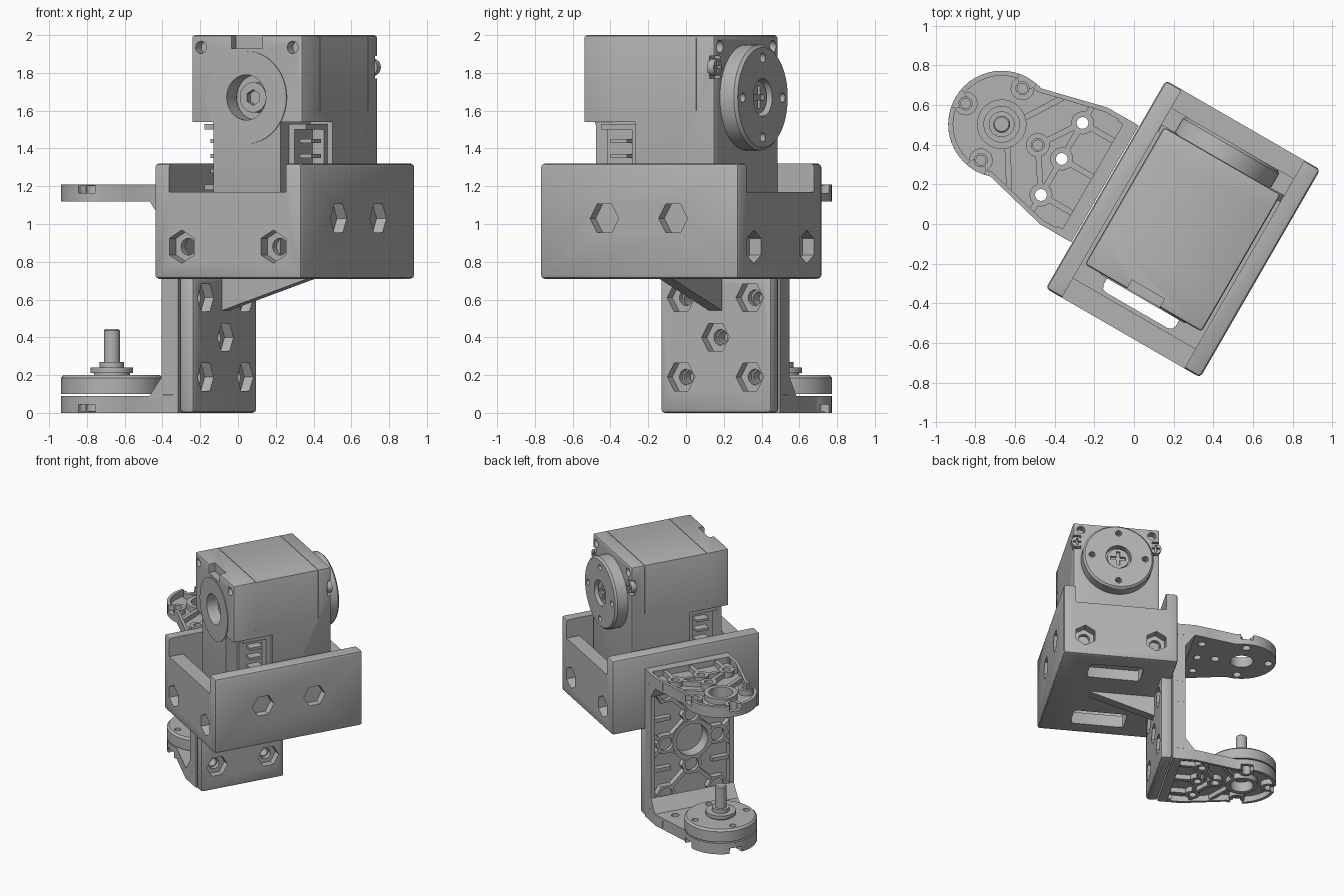
import bpy, bmesh, math
from mathutils import Matrix, Vector

if bpy.data.objects.get("Cube"):
    bpy.data.objects.remove(bpy.data.objects["Cube"], do_unlink=True)

grey = bpy.data.materials.new("plain grey")
grey.use_nodes = True
grey.diffuse_color = (0.45, 0.45, 0.45, 1)
grey.node_tree.nodes["Principled BSDF"].inputs["Base Color"].default_value = (0.45, 0.45, 0.45, 1)

TURN = math.radians(-30)          # the whole assembly is turned about z
MID_U, MID_V = 0.227, 0.102       # centre lines of the tray
AXES = {"u": Matrix.Rotation(math.pi / 2, 4, "Y"),
        "v": Matrix.Rotation(-math.pi / 2, 4, "X"),
        "z": Matrix.Identity(4)}


def box(bm, u, v, z, bevel=0):
    """Box from three (low, high) ranges, with optional softened edges."""
    size = [b - a for a, b in (u, v, z)]
    mid = Vector([(a + b) / 2 for a, b in (u, v, z)])
    made = bmesh.ops.create_cube(bm, size=1, matrix=Matrix.Translation(mid) @ Matrix.Diagonal((*size, 1)))
    if bevel:
        edges = list({e for p in made["verts"] for e in p.link_edges})
        bmesh.ops.bevel(bm, geom=edges, offset=bevel, segments=2, affect="EDGES", profile=0.5)


def rod(bm, axis, at, span, r, sides=32, r_end=None):
    """Cylinder along an axis; `at` gives the two other coordinates in u, v, z order."""
    mid = (span[0] + span[1]) / 2
    p = list(at)
    p.insert("uvz".index(axis), mid)
    bmesh.ops.create_cone(bm, cap_ends=True, segments=sides, radius1=r, radius2=r if r_end is None else r_end,
                          depth=span[1] - span[0], matrix=Matrix.Translation(p) @ AXES[axis])


def prism(bm, points, push):
    """Closed solid from a planar outline pushed along a vector."""
    face = bm.faces.new([bm.verts.new(p) for p in points])
    out = bmesh.ops.extrude_face_region(bm, geom=[face], use_keep_orig=True)
    moved = [g for g in out["geom"] if isinstance(g, bmesh.types.BMVert)]
    bmesh.ops.translate(bm, verts=moved, vec=push)
    bmesh.ops.recalc_face_normals(bm, faces=list({f for p in moved for f in p.link_faces} | {face} |
                                  {f for p in face.verts for f in p.link_faces}))


def rib(bm, a, b, normal, width, height):
    """Straight rib from a to b, rising along the normal."""
    a, b, n = Vector(a), Vector(b), Vector(normal)
    side = (b - a).normalized().cross(n) * width / 2
    prism(bm, [a + side, b + side, b - side, a - side], n * height)


def to_object(name, bm):
    mesh = bpy.data.meshes.new(name)
    bm.to_mesh(mesh)
    bm.free()
    mesh.materials.append(grey)
    obj = bpy.data.objects.new(name, mesh)
    bpy.context.collection.objects.link(obj)
    return obj


def finish(name, bm, cut=None):
    """Make the part, carve its cutters away, shade and turn it."""
    obj = to_object(name, bm)
    bpy.ops.object.select_all(action="DESELECT")
    obj.select_set(True)
    bpy.context.view_layer.objects.active = obj
    if cut:
        cutter = to_object(name + "_cutter", cut)
        cutter.hide_render = True
        mod = obj.modifiers.new("carve", "BOOLEAN")
        mod.operation, mod.object, mod.solver, mod.use_self = "DIFFERENCE", cutter, "EXACT", True
        bpy.ops.object.modifier_apply(modifier=mod.name)
        bpy.data.objects.remove(cutter, do_unlink=True)
    bpy.ops.object.shade_smooth_by_angle(angle=math.radians(30))
    obj.rotation_euler.z = TURN
    return obj


# Tray: open box with low end walls, nut pockets, floor slots
bm, cut = bmesh.new(), bmesh.new()
U0, U1, V0, V1 = -0.223, 0.677, -0.504, 0.708
box(bm, (U0, U1), (V0, V1), (0.71, 1.32), 0.02)
box(cut, (-0.13, 0.584), (-0.39, 0.6), (0.81, 1.5))
box(cut, (-0.13, 0.584), (-0.7, 0.9), (1.17, 1.5))
for v in ((-0.37, -0.17), (0.36, 0.56)):
    box(cut, (0.02, 0.44), v, (0.6, 0.9), 0.03)
for u in (MID_U - 0.28, MID_U + 0.28):
    rod(cut, "v", (u, 0.88), (V0 - 0.1, V0 + 0.07), 0.088, 6)
    rod(cut, "v", (u, 0.88), (V1 - 0.07, V1 + 0.1), 0.088, 6)
    rod(cut, "v", (u, 0.88), (V0 - 0.2, V1 + 0.2), 0.045, 16)
for v in (MID_V - 0.21, MID_V + 0.21):
    rod(cut, "u", (v, 1.03), (U1 - 0.06, U1 + 0.1), 0.088, 6)
finish("tray", bm, cut)

# Mounting plate hanging from the tray, with five nut pockets
bm, cut = bmesh.new(), bmesh.new()
box(bm, (U0, -0.135), (MID_V - 0.34, MID_V + 0.34), (0, 0.73), 0.02)
for dv, z in ((-0.21, 0.19), (0.21, 0.19), (0, 0.4), (-0.21, 0.61), (0.21, 0.61)):
    rod(cut, "u", (MID_V + dv, z), (-0.19, 0), 0.085, 6)
    rod(cut, "u", (MID_V + dv, z), (-0.5, 0), 0.042, 16)
finish("mounting_plate", bm, cut)

# Gusset bracing the plate to the tray floor
bm = bmesh.new()
prism(bm, [(-0.14, MID_V - 0.04, 0.72), (0.42, MID_V - 0.04, 0.72), (-0.14, MID_V - 0.04, 0.54)], Vector((0, 0.08, 0)))
finish("gusset", bm)

# Fork web: shallow ribbed panel with bosses
bm, cut = bmesh.new(), bmesh.new()
W0, W1 = -0.33, -0.228
LO, HI, TOP = MID_V - 0.34, MID_V + 0.34, 1.21
box(bm, (-0.275, W1), (LO, HI), (0.005, TOP))
for v in ((LO, LO + 0.035), (HI - 0.035, HI)):
    box(bm, (W0, -0.25), v, (0.01, TOP - 0.005))
rod(bm, "u", (MID_V, TOP / 2), (W0 + 0.003, -0.25), 0.16)
rod(cut, "u", (MID_V, TOP / 2), (-0.5, 0), 0.13)
heights = [0.19, 0.4, TOP / 2, TOP - 0.4, TOP - 0.19]
for i, z in enumerate(heights):
    for dv in ((0,) if i in (1, 3) else (-0.21, 0.21)):
        rod(bm, "u", (MID_V + dv, z), (W0 + 0.006, -0.25), 0.085, 6)
        rod(cut, "u", (MID_V + dv, z), (-0.5, -0.295), 0.055, 16)
        rod(cut, "u", (MID_V + dv, z), (-0.295, 0), 0.035, 16)
for i in (1, 3):
    for j in (i - 1, i + 1):
        for s in (-1, 1):
            rib(bm, (-0.26, MID_V, heights[i]), (-0.26, MID_V + s * 0.33, heights[j] + (heights[j] - heights[i]) * 0.5),
                (-1, 0, 0), 0.03, 0.06)
for z in heights:
    for s in (-1, 1):
        rib(bm, (-0.26, MID_V + s * 0.17, z), (-0.26, MID_V + s * 0.33, z), (-1, 0, 0), 0.03, 0.058)
finish("fork_web", bm, cut)

# Fork corner fillets between web and arms
for name, z, s in (("lower_fillet", 0.08, 1), ("upper_fillet", TOP - 0.08, -1)):
    bm = bmesh.new()
    prism(bm, [(-0.32, LO, z), (-0.41, LO, z), (-0.33, LO, z + s * 0.11)], Vector((0, 0.68, 0)))
    finish(name, bm)

# Fork arms: rounded plates with a pocketed outer side
HUB = -0.83


def outline(r, half, back):
    """Round nose tapering out to the web width."""
    pts = [(HUB - r * math.cos(a), MID_V + r * math.sin(a))
           for a in (math.radians(d) for d in range(-108, 109, 8))]
    return [(back, MID_V - half), (-0.41, MID_V - half)] + pts + [(-0.41, MID_V + half), (back, MID_V + half)]


bm, cut = bmesh.new(), bmesh.new()
prism(bm, [(u, v, 1.12) for u, v in outline(0.27, 0.34, W1)], Vector((0, 0, 0.09)))
prism(cut, [(u, v, 1.16) for u, v in outline(0.245, 0.315, -0.3)], Vector((0, 0, 0.2)))
upper = finish("upper_fork_arm", bm, cut)
bm, cut = bmesh.new(), bmesh.new()
bm.from_mesh(upper.data)
bpy.data.objects.remove(upper, do_unlink=True)
rod(bm, "z", (HUB, MID_V), (1.13, 1.206), 0.125)
rod(cut, "z", (HUB, MID_V), (1, 1.4), 0.09)
for du, dv in ((-1, 0), (1, 0), (0, 1), (0, -1)):
    u, v = HUB + du * 0.21, MID_V + dv * 0.21
    rod(bm, "z", (u, v), (1.13, 1.203), 0.06, 20)
    rod(cut, "z", (u, v), (1, 1.4), 0.033, 16)
    if du < 1:
        rod(cut, "z", (HUB + du * 0.265, MID_V + dv * 0.265), (1.165, 1.4), 0.05, 16)
for dv in (-0.21, 0, 0.21):
    rod(bm, "z", (-0.48, MID_V + dv), (1.13, 1.203), 0.058, 20)
    rod(cut, "z", (-0.48, MID_V + dv), (1, 1.4), 0.03, 16)
    rib(bm, (-0.48, MID_V + dv, 1.14), (-0.28, MID_V + dv, 1.14), (0, 0, 1), 0.03, 0.061)
for s in (-1, 1):
    rib(bm, (-0.62, MID_V, 1.14), (-0.48, MID_V + s * 0.21, 1.14), (0, 0, 1), 0.03, 0.06)
    rib(bm, (-0.48, MID_V, 1.14), (-0.48, MID_V + s * 0.32, 1.14), (0, 0, 1), 0.03, 0.059)
    rib(bm, (HUB + 0.08, MID_V + s * 0.08, 1.14), (-0.63, MID_V + s * 0.27, 1.14), (0, 0, 1), 0.03, 0.058)
upper = finish("upper_fork_arm", bm, cut)
lower = upper.copy()
lower.name, lower.data = "lower_fork_arm", upper.data.copy()
lower.data.transform(Matrix.Translation((0, 0, TOP)) @ Matrix.Diagonal((1, 1, -1, 1)))
lower.data.flip_normals()
bpy.context.collection.objects.link(lower)

# Idler disc with its pivot pin
bm, cut = bmesh.new(), bmesh.new()
rod(bm, "z", (HUB, MID_V), (0.1, 0.185), 0.27, 48)
rod(bm, "z", (HUB, MID_V), (0.185, 0.2), 0.27, 48, 0.255)
for k in range(4):
    a = k * math.pi / 2
    rod(cut, "z", (HUB + 0.21 * math.cos(a), MID_V + 0.21 * math.sin(a)), (0.13, 0.4), 0.025, 16)
finish("idler_disc", bm, cut)
bm = bmesh.new()
for r, z in ((0.095, (0.19, 0.215)), (0.112, (0.212, 0.24)), (0.065, (0.235, 0.27)), (0.043, (0.265, 0.435)), ):
    rod(bm, "z", (HUB, MID_V), z, r)
rod(bm, "z", (HUB, MID_V), (0.435, 0.443), 0.043, 32, 0.036)
finish("pivot_pin", bm)

# Motor case: corner notches, seams, screw holes, front bore
bm, cut = bmesh.new(), bmesh.new()
A0, A1, B0, B1, SHAFT = MID_U - 0.34, MID_U + 0.34, -0.3, 0.5, 1.67
box(bm, (A0, A1), (B0, B1), (0.8, 2), 0.015)
for s in (-1, 1):
    box(cut, sorted((MID_U + s * 0.205, MID_U + s * 0.5)), (-0.5, 0.02), (0.7, 1.54))
    rod(cut, "v", (MID_U + s * 0.28, 1.935), (-0.5, -0.24), 0.033, 16)
    rod(cut, "v", (MID_U + s * 0.28, 1.94), (0.44, 0.7), 0.033, 16)
    box(cut, sorted((MID_U + s * 0.28, MID_U + s * 0.5)), (0.47, 0.7), (1.77, 1.89))
    for v in (-0.12, 0.39):
        box(cut, sorted((MID_U + s * 0.336, MID_U + s * 0.5)), (v, v + 0.005), (1.6, 1.996))
for v in (-0.12, 0.39):
    box(cut, (-0.5, 0.9), (v, v + 0.005), (1.996, 2.1))
box(cut, (MID_U - 0.095, MID_U + 0.095), (-0.5, -0.25), (1.93, 2.1))
rod(cut, "v", (MID_U, SHAFT), (-0.5, -0.19), 0.125)
finish("motor_case", bm, cut)

# Front bearing ring and socket screw
bm, cut = bmesh.new(), bmesh.new()
rod(bm, "v", (MID_U, SHAFT), (-0.306, -0.2), 0.245, 48)
rod(cut, "v", (MID_U, SHAFT), (-0.5, -0.1), 0.12)
finish("front_ring", bm, cut)
bm, cut = bmesh.new(), bmesh.new()
rod(bm, "v", (MID_U, SHAFT), (-0.235, -0.17), 0.08)
rod(cut, "v", (MID_U, SHAFT), (-0.4, -0.2), 0.042, 6)
finish("front_screw", bm, cut)

# Output horn with holes and a cross-slotted screw
bm, cut = bmesh.new(), bmesh.new()
rod(bm, "v", (MID_U, SHAFT), (0.49, 0.585), 0.28, 48)
rod(bm, "v", (MID_U, SHAFT), (0.585, 0.6), 0.28, 48, 0.265)
rod(cut, "v", (MID_U, SHAFT), (0.55, 0.8), 0.1)
for du, dz in ((0.21, 0), (-0.21, 0), (0, 0.21), (0, -0.21)):
    rod(cut, "v", (MID_U + du, SHAFT + dz), (0.53, 0.8), 0.025, 16)
finish("output_horn", bm, cut)


def cross_screw(name, u, v, z, r):
    bm, cut = bmesh.new(), bmesh.new()
    rod(bm, "v", (u, z), (v - 0.04, v), r, 24)
    box(cut, (u - r * 0.7, u + r * 0.7), (v - 0.02, v + 1), (z - r / 6, z + r / 6))
    box(cut, (u - r / 6, u + r / 6), (v - 0.02, v + 1), (z - r * 0.7, z + r * 0.7))
    finish(name, bm, cut)


cross_screw("horn_screw", MID_U, 0.575, SHAFT, 0.085)

# Side case screws and cable sockets with pins
for side, s in (("left", 1), ("right", -1)):
    cross_screw(side + "_case_screw", MID_U + s * 0.31, 0.505, 1.83, 0.045)
    bm = bmesh.new()
    inner, outer = MID_U + s * 0.2, MID_U + s * 0.31
    box(bm, sorted((inner, MID_U + s * 0.24)), (-0.21, 0.02), (1.18, 1.53))
    for z in (1.18, 1.5):
        box(bm, sorted((inner, outer)), (-0.21, 0.02), (z, z + 0.03))
    box(bm, sorted((inner, outer)), (-0.02, 0.02), (1.18, 1.53))
    for z in (1.28, 1.36, 1.44):
        box(bm, sorted((inner, outer)), (-0.15, -0.05), (z - 0.01, z + 0.01))
    finish(side + "_cable_socket", bm)
